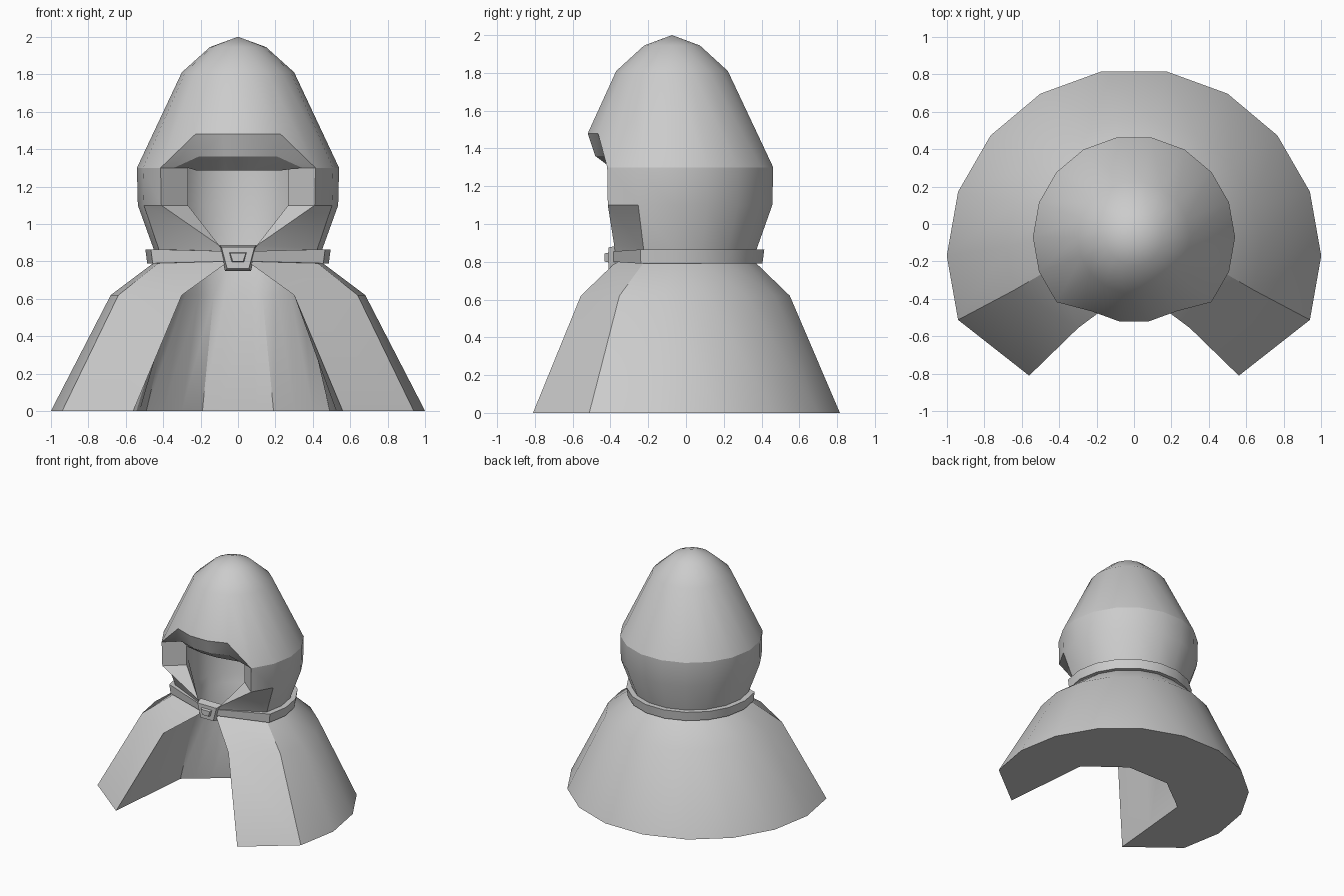
import bpy, bmesh
from math import sin, cos, radians

if "Cube" in bpy.data.objects:
    bpy.data.objects.remove(bpy.data.objects["Cube"])

ANG = [radians(10 + 20 * i) for i in range(9)]   # half ring, back to front


def arc(z, r, c, tip=None, closed=False):
    """Half of an 18-sided ring; open rings stop at the front edge 'tip'."""
    pts = [(r * sin(a), c + r * cos(a), z) for a in ANG]
    if closed:
        return pts
    return pts[:6] + [tip or pts[6]]


def full(half):
    """Mirror a half ring into 18 columns, None across the front opening."""
    half = list(half) + [None] * (9 - len(half))
    left = [p and (-p[0], p[1], p[2]) for p in reversed(half)]
    return left + half


def quad(bm, *pts):
    bm.faces.new([bm.verts.new(p) for p in pts])


def strip(bm, a, b, cols=range(18)):
    for i in cols:
        j = (i + 1) % 18
        if a[i] and a[j] and b[i] and b[j]:
            quad(bm, a[i], a[j], b[j], b[i])


def finish(bm, name, crease_z=None):
    bmesh.ops.remove_doubles(bm, verts=bm.verts, dist=0.0005)
    bmesh.ops.recalc_face_normals(bm, faces=bm.faces)
    for f in bm.faces:
        f.smooth = True
    for e in bm.edges:
        on_crease = crease_z and all(abs(v.co.z - crease_z) < 0.001 for v in e.verts)
        e.smooth = e.calc_face_angle(3.0) < radians(30) and not on_crease
    me = bpy.data.meshes.new(name)
    bm.to_mesh(me)
    bm.free()
    ob = bpy.data.objects.new(name, me)
    bpy.context.collection.objects.link(ob)
    return ob


# Outer surface of cape and hood, bottom to brow
hem_tip, fold_tip = (.56, -.81, 0), (.30, -.557, .62)
neck_tip, collar_tip = (.05, -.37, .80), (.10, -.38, .885)
brow = arc(1.3, .54, -.07, closed=True)
brow[7:] = arc(1.48, .455, -.072, closed=True)[7:]
outer = [arc(0, 1, -.17, hem_tip), arc(.62, .68, -.12, fold_tip),
         arc(.80, .44, -.07, neck_tip), arc(.87, .452, -.07, collar_tip),
         arc(1.1, .535, -.07), brow]

# Inner cavity: angular under the cape, round inside the hood
def cavity(z, xy, tip):
    return [(x, y, z) for x, y in xy] + [tip]

lip = arc(1.3, .35, -.07, closed=True)
lip[7:] = [(.22, -.35, 1.285), (.07, -.38, 1.285)]
inner = [cavity(0, [(.1, .17), (.19, .17), (.3, .085), (.4, .01), (.49, -.06), (.525, -.43)], hem_tip),
         cavity(.62, [(.07, .17), (.13, .17), (.21, .09), (.28, .02), (.345, -.06), (.345, -.3)], fold_tip),
         arc(.80, .31, -.07, neck_tip), arc(.87, .32, -.07, collar_tip),
         arc(1.1, .35, -.07), lip]
outer, inner = [full(r) for r in outer], [full(r) for r in inner]

bm = bmesh.new()
for rows in (outer, inner):
    for a, b in zip(rows, rows[1:]):
        strip(bm, a, b)
strip(bm, outer[0], inner[0])
for k in range(5):                               # front edges of the opening
    for c in (2, 15):
        quad(bm, outer[k][c], inner[k][c], inner[k + 1][c], outer[k + 1][c])

# Brow underside
mid = full([(0, 0, 0)] * 6 + [(.342, -.356, 1.3), (.21, -.43, 1.36), (.07, -.48, 1.36)])
front = (15, 16, 17, 0, 1)
strip(bm, outer[5], mid, front)
strip(bm, mid, inner[5], front)

# Domes of the hood
def dome(base, levels):
    rows = [base] + [full(arc(z, r, -.074, closed=True)) for z, r in levels]
    for a, b in zip(rows, rows[1:]):
        strip(bm, a, b)

dome(outer[5], [(1.81, .30), (1.945, .15), (2.0, 0)])
dome(inner[5], [(1.6, .22), (1.72, 0)])
finish(bm, "hooded_cape", 1.3)

# Neck band
bm = bmesh.new()
band = [full(h) for h in (arc(.79, .485, -.073, (.07, -.385, .80)),
                          arc(.865, .495, -.073, (.07, -.39, .855)),
                          arc(.865, .43, -.073, (.07, -.35, .855)),
                          arc(.79, .43, -.073, (.07, -.35, .80)))]
for k in range(4):
    strip(bm, band[k], band[(k + 1) % 4])
for c in (2, 15):
    quad(bm, *[r[c] for r in band])
finish(bm, "neck_band")


# Clasp plate and stud
def wedge(name, top, bottom, z0, z1, y0, y1, inset):
    bm = bmesh.new()
    loops = [[(-b, y, z0 + d), (b, y, z0 + d), (t, y, z1 - d), (-t, y, z1 - d)]
             for y, d, b, t in ((y0, inset, bottom - inset, top - inset), (y1, 0, bottom, top))]
    quad(bm, *loops[0])
    quad(bm, *loops[1])
    for i in range(4):
        j = (i + 1) % 4
        quad(bm, loops[0][i], loops[0][j], loops[1][j], loops[1][i])
    finish(bm, name)

wedge("clasp_plate", .10, .07, .75, .888, -.41, -.35, .012)
wedge("clasp_stud", .048, .034, .795, .85, -.432, -.40, .006)
